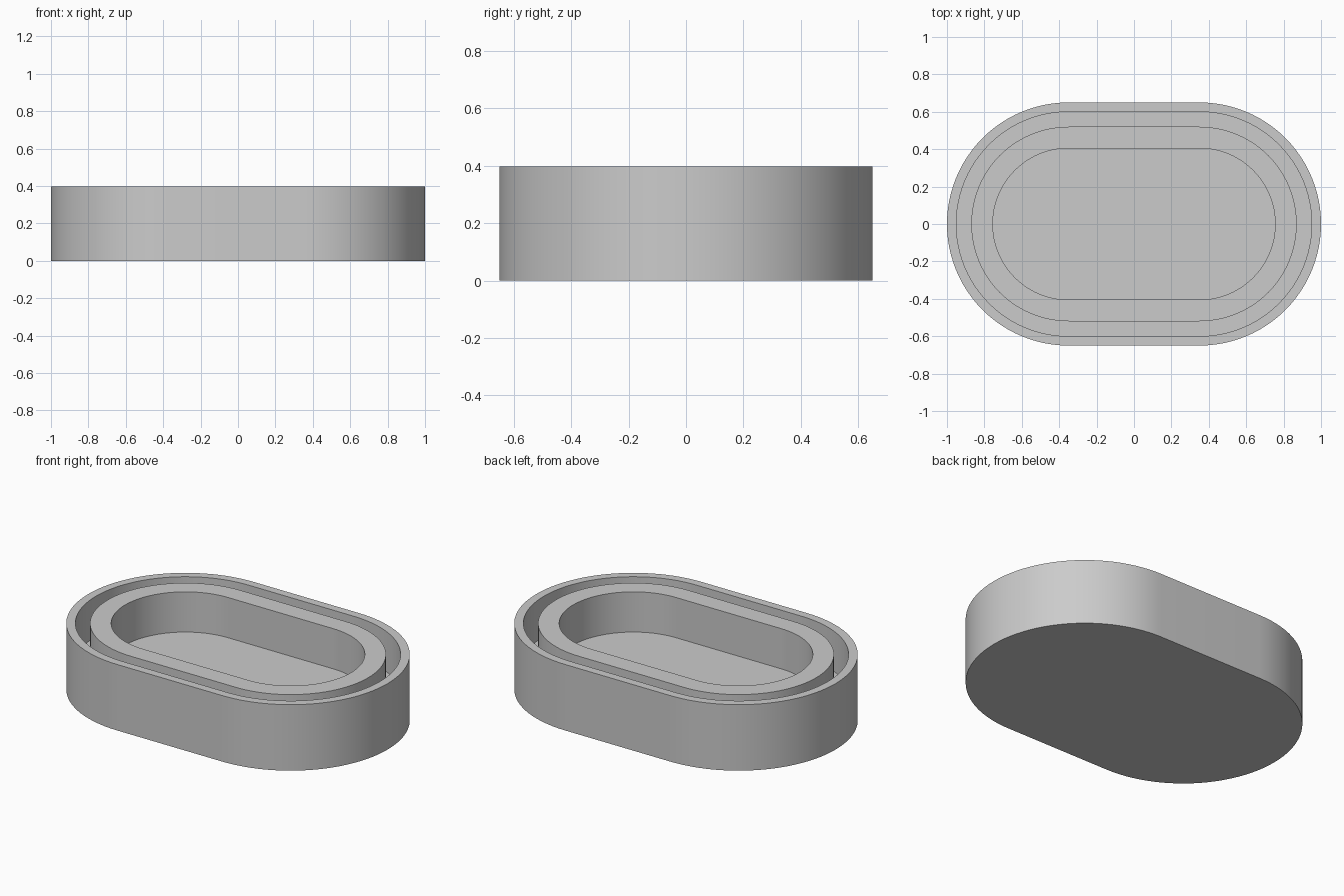
import bpy, bmesh
from math import pi, sin, cos, radians

if "Cube" in bpy.data.objects:
    bpy.data.objects.remove(bpy.data.objects["Cube"], do_unlink=True)

HALF_STRAIGHT = 0.35
ARC_STEPS = 48
TOP, FLOOR = 0.397, 0.155

grey = bpy.data.materials.new("plain grey")
grey.use_nodes = True
colour = (0.6, 0.6, 0.6, 1)
grey.diffuse_color = colour
grey.node_tree.nodes["Principled BSDF"].inputs["Base Color"].default_value = colour


def oval_ring(bm, radius, z):
    """Vertices of a straight-sided oval, counter-clockwise."""
    verts = []
    for side in (1, -1):
        for i in range(ARC_STEPS + 1):
            a = -pi / 2 + pi * i / ARC_STEPS
            verts.append(bm.verts.new((side * (HALF_STRAIGHT + radius * cos(a)),
                                       side * radius * sin(a), z)))
    return verts


# Cross-section from the outer base, over the rim, groove and inner wall to the floor
profile = [(0.65, 0), (0.65, TOP), (0.60, TOP), (0.60, FLOOR),
           (0.52, FLOOR), (0.52, TOP), (0.405, TOP), (0.405, FLOOR)]

bm = bmesh.new()
rings = [oval_ring(bm, r, z) for r, z in profile]
for low, high in zip(rings, rings[1:]):
    for i in range(len(low)):
        j = (i + 1) % len(low)
        bm.faces.new((low[i], low[j], high[j], high[i]))

# Underside and tray floor
bm.faces.new(rings[0][::-1])
bm.faces.new(rings[-1])
bmesh.ops.recalc_face_normals(bm, faces=bm.faces[:])

mesh = bpy.data.meshes.new("oval_tray")
bm.to_mesh(mesh)
bm.free()
mesh.materials.append(grey)
tray = bpy.data.objects.new("oval_tray", mesh)
bpy.context.collection.objects.link(tray)

bpy.ops.object.select_all(action="DESELECT")
tray.select_set(True)
bpy.context.view_layer.objects.active = tray
bpy.ops.object.shade_smooth_by_angle(angle=radians(30))
